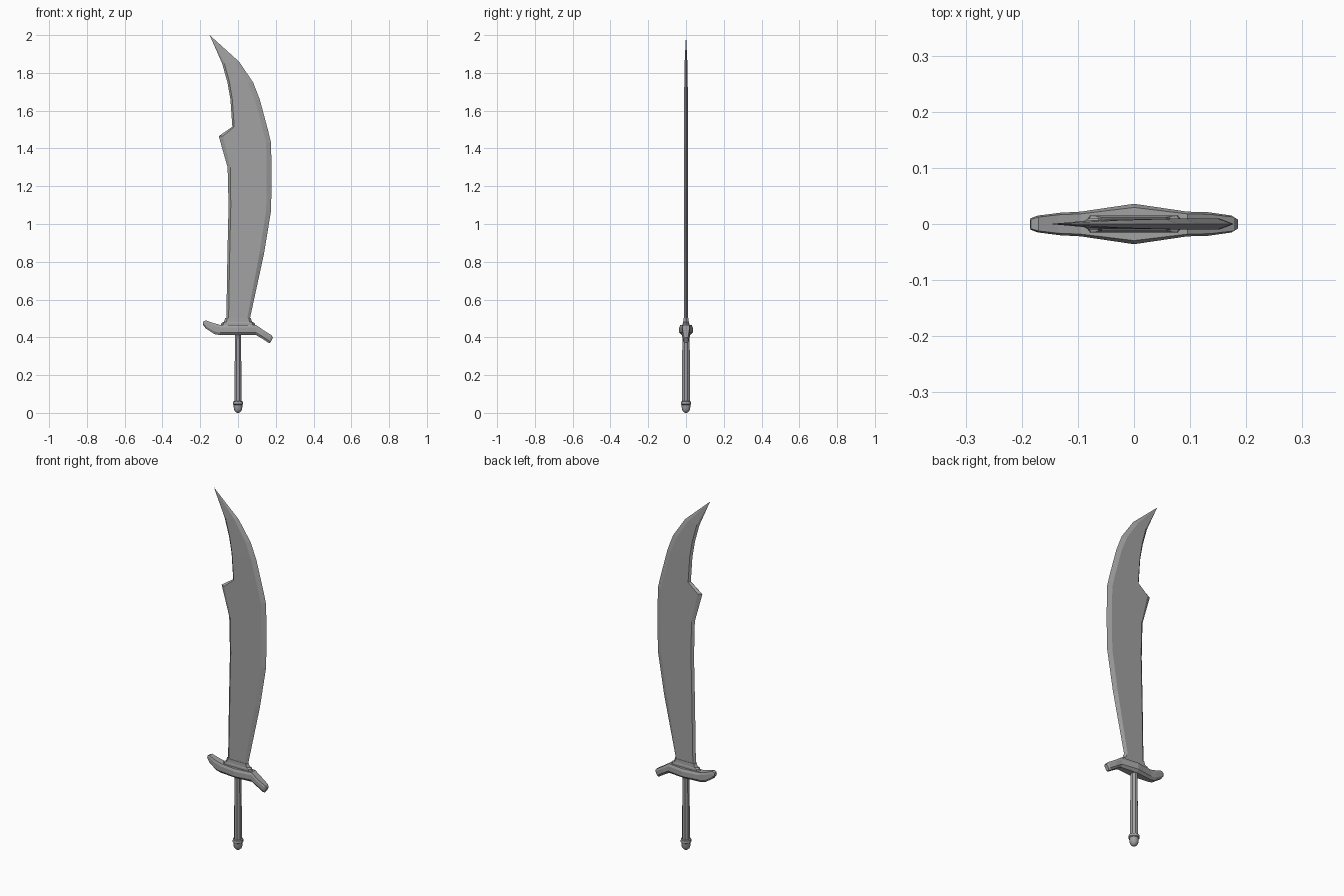
import bpy, bmesh, math

cube = bpy.data.objects.get("Cube")
if cube:
    bpy.data.objects.remove(cube, do_unlink=True)

# Single steel grey material
steel = bpy.data.materials.new("steel grey")
steel.use_nodes = True
GREY = (0.36, 0.36, 0.36, 1.0)
steel.diffuse_color = GREY
steel.node_tree.nodes["Principled BSDF"].inputs["Base Color"].default_value = GREY


def loft(name, rings, smooth=None):
    """Skin a list of equal-length point rings and cap both ends."""
    bm = bmesh.new()
    loops = [[bm.verts.new(p) for p in ring] for ring in rings]
    n = len(loops[0])
    for a, b in zip(loops, loops[1:]):
        for i in range(n):
            j = (i + 1) % n
            bm.faces.new((a[i], a[j], b[j], b[i]))
    bm.faces.new(loops[0])
    bm.faces.new(loops[-1])
    bmesh.ops.remove_doubles(bm, verts=bm.verts, dist=1e-5)
    bmesh.ops.recalc_face_normals(bm, faces=bm.faces)
    mesh = bpy.data.meshes.new(name)
    bm.to_mesh(mesh)
    bm.free()
    mesh.materials.append(steel)
    obj = bpy.data.objects.new(name, mesh)
    bpy.context.collection.objects.link(obj)
    if smooth:
        bpy.ops.object.select_all(action='DESELECT')
        obj.select_set(True)
        bpy.context.view_layer.objects.active = obj
        bpy.ops.object.shade_smooth_by_angle(angle=math.radians(smooth))
    return obj


def circle(z, rx, ry, sides):
    return [(rx * math.cos(2 * math.pi * (i + 0.5) / sides),
             ry * math.sin(2 * math.pi * (i + 0.5) / sides), z) for i in range(sides)]


# Blade: back edge (x, z), cutting edge (x, z), bevel widths, half thickness
blade_rows = [
    (-.062, .485, .060, .485, .012, .014, .010),
    (-.056, .84, .137, .84, .012, .024, .010),
    (-.050, 1.10, .175, 1.07, .012, .026, .010),
    (-.055, 1.30, .178, 1.25, .014, .026, .010),
    (-.102, 1.465, .175, 1.43, .022, .026, .010),
    (-.030, 1.515, .158, 1.50, .010, .026, .010),
    (-.040, 1.66, .115, 1.66, .010, .026, .010),
    (-.056, 1.75, .080, 1.75, .011, .028, .009),
    (-.084, 1.85, .005, 1.86, .012, .026, .007),
    (-.150, 2.00, -.150, 2.00, 0, 0, 0),
]
rings = []
for xl, zl, xr, zr, bl, br, t in blade_rows:
    rings.append([(xl, 0, zl), (xl + bl, -t, zl), (xr - br, -t, zr),
                  (xr, 0, zr), (xr - br, t, zr), (xl + bl, t, zl)])
loft("blade", rings)

# Stepped collar holding the blade root
rings = []
for z, hx, hy in [(.455, .092, .015), (.476, .088, .015), (.482, .074, .013), (.502, .068, .012)]:
    rings.append([(-hx, 0, z), (-hx + .012, -hy, z), (hx - .012, -hy, z),
                  (hx, 0, z), (hx - .012, hy, z), (-hx + .012, hy, z)])
loft("blade_collar", rings)

# Crossguard: x at bottom, x at top, bottom z, top z, half depth
guard_rows = [
    (-.185, -.184, .466, .483, .010),
    (-.172, -.170, .448, .490, .015),
    (-.125, -.135, .417, .477, .020),
    (-.095, -.095, .412, .466, .022),
    (0, 0, .412, .466, .036),
    (.095, .095, .412, .466, .022),
    (.125, .135, .395, .438, .021),
    (.162, .178, .371, .411, .015),
    (.170, .185, .370, .398, .010),
]
rings = []
for xb, xt, zb, zt, d in guard_rows:
    ring = []
    for side, f in [(-1, 0), (-1, .25), (-1, .75), (-1, 1), (1, 1), (1, .75), (1, .25), (1, 0)]:
        depth = d * (.6 if f == 0 else .82 if f == 1 else 1)
        ring.append((xb + (xt - xb) * f, side * depth, zb + (zt - zb) * f))
    rings.append(ring)
loft("crossguard", rings)

# Slim grip
loft("grip", [circle(.045, .020, .022, 8), circle(.24, .019, .022, 8),
              circle(.42, .017, .021, 8)], smooth=30)

# Pommel: rim above a rounded cap
pommel = [(.062, .020), (.060, .027), (.046, .028), (.043, .024),
          (.022, .023), (.010, .018), (.003, .011), (0, .005)]
loft("pommel", [circle(z, r, r, 12) for z, r in pommel], smooth=35)
